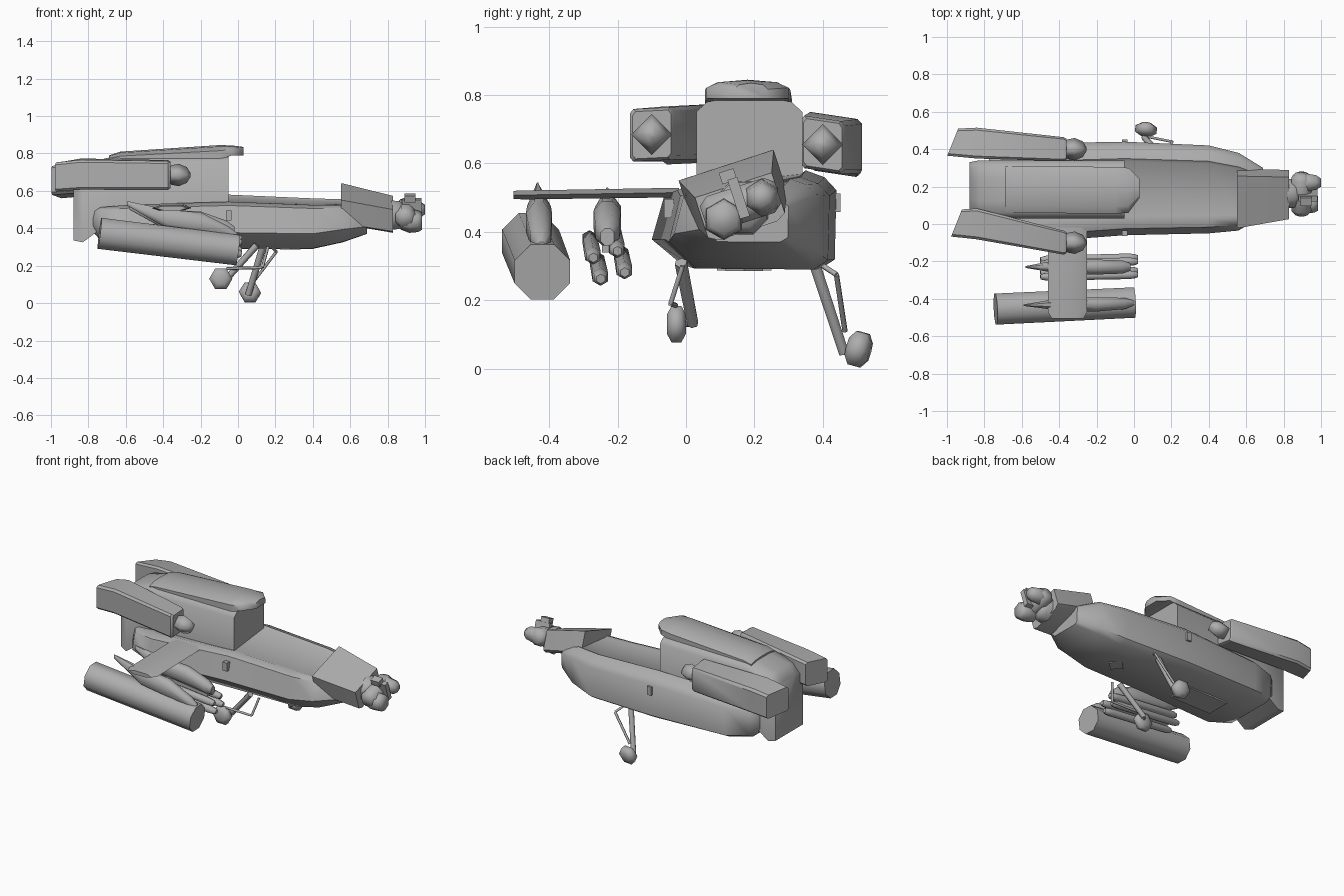
import bpy, bmesh, math
from mathutils import Vector, Matrix

if "Cube" in bpy.data.objects:
    bpy.data.objects.remove(bpy.data.objects["Cube"])

grey = bpy.data.materials.new("flat_grey")
grey.diffuse_color = (0.42, 0.42, 0.42, 1)
grey.use_nodes = True
grey.node_tree.nodes["Principled BSDF"].inputs["Base Color"].default_value = grey.diffuse_color


def finish(name, bm, angle=50):
    bmesh.ops.recalc_face_normals(bm, faces=bm.faces)
    me = bpy.data.meshes.new(name)
    bm.to_mesh(me)
    bm.free()
    me.materials.append(grey)
    ob = bpy.data.objects.new(name, me)
    bpy.context.collection.objects.link(ob)
    bpy.ops.object.select_all(action='DESELECT')
    ob.select_set(True)
    bpy.context.view_layer.objects.active = ob
    bpy.ops.object.shade_smooth_by_angle(angle=math.radians(angle))
    return ob


def skin(bm, rings):
    """Skin a row of equal rings and cap both ends."""
    vs = [[bm.verts.new(p) for p in r] for r in rings]
    n = len(vs[0])
    for a, b in zip(vs, vs[1:]):
        for i in range(n):
            bm.faces.new((a[i], a[(i + 1) % n], b[(i + 1) % n], b[i]))
    bm.faces.new(vs[0])
    bm.faces.new(vs[-1])


def loft(name, template, sections, angle=50):
    """Scale a 0..1 cross-section to (x, y0, y1, z0, z1) at each station."""
    bm = bmesh.new()
    skin(bm, [[(x, y0 + u * (y1 - y0), z0 + v * (z1 - z0)) for u, v in template]
              for x, y0, y1, z0, z1 in sections])
    return finish(name, bm, angle)


def turn(name, segments, n=8, phase=0.5, angle=65):
    """Turned parts: each segment is (start, end, [(t, radius), ...])."""
    bm = bmesh.new()
    for a, b, prof in segments:
        a, b = Vector(a), Vector(b)
        d = (b - a).normalized()
        side = d.cross(Vector((0, 0, 1)) if abs(d.z) < 0.8 else Vector((1, 0, 0))).normalized()
        up = side.cross(d)
        skin(bm, [[a + (b - a) * t + r * (math.cos(w) * side + math.sin(w) * up)
                   for w in [(i + phase) * math.tau / n for i in range(n)]]
                  for t, r in prof])
    return finish(name, bm, angle)


def box(name, c, size, roll=0):
    bm = bmesh.new()
    m = Matrix.Translation(c) @ Matrix.Rotation(roll, 4, 'X') @ Matrix.Diagonal((*size, 1))
    bmesh.ops.create_cube(bm, size=1, matrix=m)
    return finish(name, bm)


BEVELED = [(.08, 0), (.92, 0), (1, .08), (1, .92), (.92, 1), (.08, 1), (0, .92), (0, .08)]
ROUND = [(.3, 0), (.7, 0), (1, .25), (1, .75), (.7, 1), (.3, 1), (0, .75), (0, .25)]
ROOF = [(0, 0), (1, 0), (1, .88), (.9, .97), (.7, 1), (.3, 1), (.1, .97), (0, .88)]

# Lower hull with a deck that slopes to the near side
HULL = [(.17, .01), (.9, 0), (.99, .1), (1, .8), (.93, .93), (.82, 1), (.79, .96),
        (.20, .85), (.16, .87), (.07, .8), (0, .3)]
loft("lower_hull", HULL, [
    (-.775, .02, .35, .38, .52), (-.73, -.05, .39, .33, .54), (-.58, -.10, .43, .30, .56),
    (-.05, -.06, .44, .29, .58), (.40, -.05, .42, .29, .56), (.56, -.035, .38, .325, .555),
    (.69, .05, .30, .37, .50)])

# Upper body and roof fairing
loft("upper_body", ROOF, [
    (-.88, .05, .33, .335, .69), (-.83, .03, .34, .325, .745), (-.66, .03, .34, .45, .785),
    (-.05, .03, .34, .46, .79)])
loft("roof_fairing", [(0, 0), (1, 0), (1, .6), (.85, .9), (.5, 1), (.15, .9), (0, .6)], [
    (-.69, .07, .31, .75, .79), (-.63, .06, .31, .75, .81), (-.10, .055, .305, .77, .845),
    (-.03, .06, .30, .79, .843), (.03, .14, .24, .79, .835)])


# Engine pods with slanted exhausts and rounded intakes
def engine(side, front, rear, end, tilt):
    (fy, fz), (ry, rz) = front, rear
    ob = loft(side + "_engine", BEVELED, [
        (end, ry - .07, ry + .075, rz - .09, rz + .065),
        (-.84, ry - .085, ry + .08, rz - .08, rz + .08),
        (-.375, fy - .064, fy + .064, fz - .077, fz + .077),
        (-.362, fy - .056, fy + .056, fz - .069, fz + .069)], 40)
    for v in ob.data.vertices:
        if v.co.x < -.9:
            v.co.x += (v.co.y - ry) * .4
        v.co.z += (v.co.y - (ry if v.co.x < -.7 else fy)) * tilt
    turn(side + "_engine_intake", [((-.38, fy, fz), (-.255, fy, fz),
         [(0, .035), (.2, .052), (.5, .06), (.85, .042), (1, .012)])], 4, 0, 95)


engine("near", (-.100, .685), (.003, .69), -.95, .05)
engine("far", (.400, .655), (.435, .66), -.97, -.15)

# Nose block, rolled to one side
ROLL = math.radians(18)
bm = bmesh.new()
rings = []
for x, yc, zc, w, h in ((.55, .14, .527, .145, .072), (.56, .14, .525, .146, .073), (.83, .16, .47, .118, .07)):
    rings.append([])
    for u, v in ((.12, 0), (.88, 0), (1, .12), (1, 1), (.5, 1), (0, 1), (0, .12)):
        p = Matrix.Rotation(ROLL, 3, 'X') @ Vector((0, (2 * u - 1) * w, (2 * v - 1) * h))
        rings[-1].append((x, yc + p.y, zc + p.z))
skin(bm, rings)
finish("nose_block", bm, 30)


# Sensor turret, sharing the nose roll
def rolled(x, y, z):
    return Vector((x, .16, .48)) + Matrix.Rotation(ROLL, 3, 'X') @ Vector((0, y, z))


turn("turret_neck", [(rolled(.82, 0, -.01), rolled(.89, 0, -.01), [(0, .085), (.6, .08), (1, .06)])])
turn("turret_drum", [(rolled(.895, -.115, 0), rolled(.895, .115, 0),
                      [(0, .035), (.12, .058), (.88, .058), (1, .035)])])
turn("turret_sensors", [
    (rolled(.87, -.06, -.025), rolled(.985, -.06, -.025), [(0, .045), (.4, .062), (.8, .058), (1, .045)]),
    (rolled(.87, .065, .0), rolled(1.0, .065, .0), [(0, .04), (.4, .055), (.8, .045), (1, .025)])], 6)
box("turret_bracket", rolled(.93, 0, .02), (.10, .03, .12), ROLL)
box("turret_cap", rolled(.92, -.01, .09), (.06, .045, .035), ROLL)

# Stub wing, tapering slightly to the tip
bm = bmesh.new()
skin(bm, [[(x0, y, z), (x0 + .04, y, z + t), (x1 - .04, y, z + t), (x1, y, z), (x1 - .04, y, z - t),
           (x0 + .04, y, z - t)] for x0, x1, y, z, t in
          ((-.46, -.25, -.02, .515, .014), (-.46, -.25, -.47, .508, .013), (-.44, -.27, -.505, .508, .012))])
finish("stub_wing", bm)

# Pylons under the wing, blunt ahead and spiked behind
loft("outer_pylon", ROUND, [
    (-.59, -.438, -.43, .52, .545), (-.38, -.465, -.395, .40, .50), (-.20, -.468, -.392, .37, .485),
    (-.05, -.455, -.395, .35, .41), (0, -.435, -.41, .34, .37)])
loft("inner_pylon", ROUND, [
    (-.58, -.235, -.225, .50, .53), (-.40, -.265, -.19, .40, .50), (-.20, -.27, -.19, .38, .49),
    (-.06, -.265, -.195, .36, .44), (-.02, -.25, -.21, .36, .41)])

# Outer pod
turn("outer_pod", [((-.74, -.455, .373), (0, -.42, .283), [(0, .09), (1, .088)])], 8, 0.5, 50)

# Cluster of four missiles, arranged in a turned square
missiles = []
for k in range(4):
    w = math.radians(62 + 90 * k)
    y, z = -.225 + .052 * math.cos(w), .308 + .046 * math.sin(w)
    missiles.append(((-.50, y - .012, z + .055), (.02, y, z - .005),
                     [(0, .015), (.06, .024), (.9, .026), (.97, .022), (1, .014)]))
turn("missile_cluster", missiles, 6)
box("missile_rail", (-.2, -.23, .365), (.3, .03, .05))

# Landing gear: hexagonal wheels, main struts and bent braces
TYRE = [(0, .03), (.25, .058), (.75, .058), (1, .03)]
turn("near_wheel", [((-.092, -.056, .13), (-.092, .0, .13), [(t, r * 1.07) for t, r in TYRE])], 6, 0)
turn("far_wheel", [((.06, .472, .066), (.068, .538, .048), TYRE)], 6, 0)
rod, thin = [(0, .019), (1, .017)], [(0, .008), (1, .008)]
turn("near_strut", [
    ((.10, -.015, .31), (-.06, .02, .13), rod),
    ((-.06, .03, .13), (-.09, -.03, .13), thin),
    ((.16, -.01, .30), (.13, -.045, .19), thin),
    ((.13, -.045, .19), (-.06, -.03, .185), thin)], 6)
turn("far_strut", [
    ((.145, .365, .34), (.055, .462, .045), rod),
    ((.06, .45, .055), (.064, .51, .058), thin),
    ((.16, .37, .32), (.205, .44, .275), thin),
    ((.205, .44, .275), (.08, .465, .11), thin)], 6)

# Small side fittings
box("near_side_fitting", (-.05, -.05, .468), (.03, .03, .055))
box("far_side_fitting", (-.05, .44, .485), (.03, .025, .055))

# Belly plates
turn("belly_hatch", [((.28, .17, .286), (.28, .17, .294), [(0, .055), (1, .055)])], 4, 0)
box("belly_panel", (-.36, .17, .292), (.30, .16, .009))
